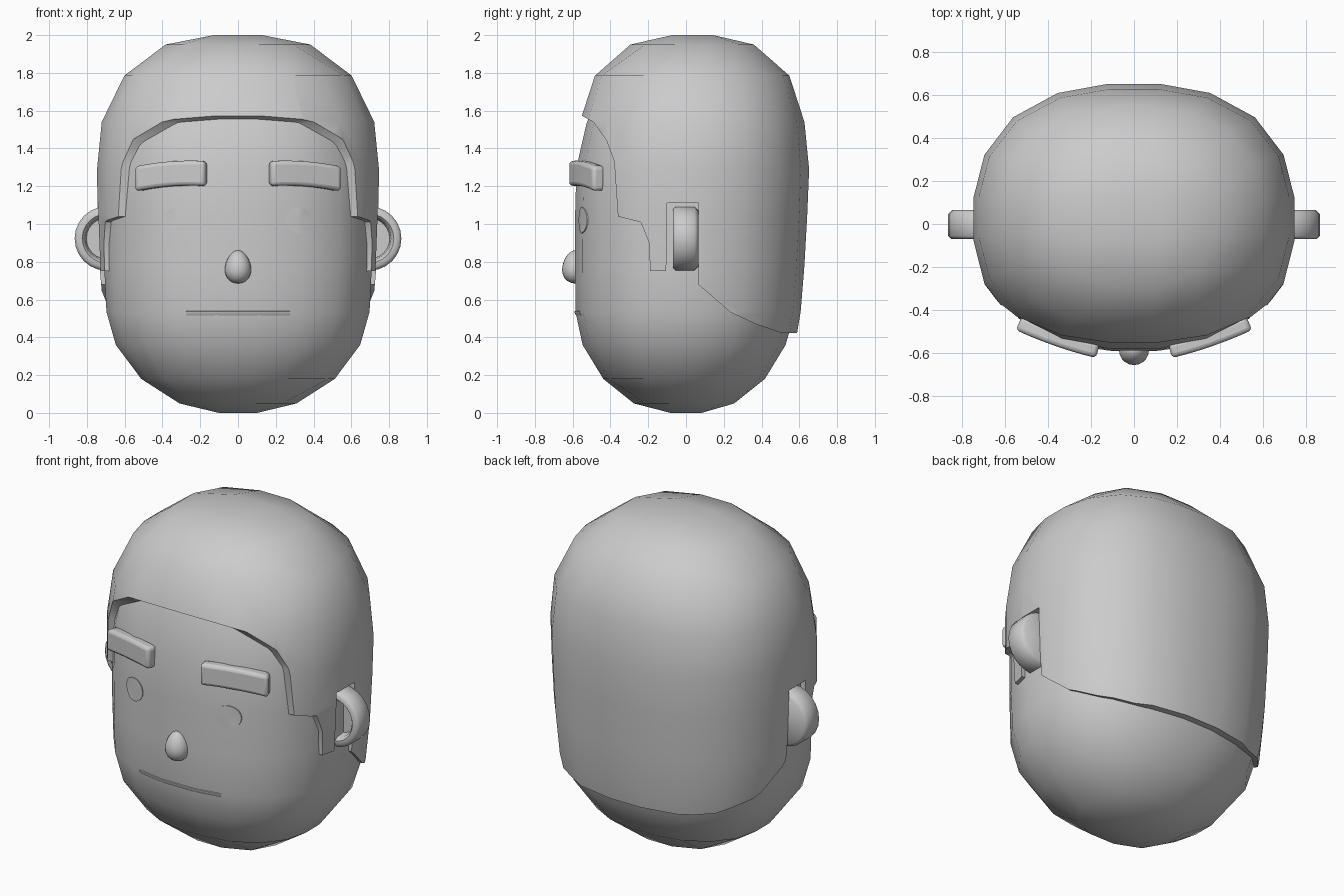
import bpy, bmesh, math
from mathutils import Vector
from mathutils.bvhtree import BVHTree

if "Cube" in bpy.data.objects:
    bpy.data.objects.remove(bpy.data.objects["Cube"])

grey = bpy.data.materials.new("plain grey")
grey.diffuse_color = (0.6, 0.6, 0.6, 1)
grey.use_nodes = True
grey.node_tree.nodes["Principled BSDF"].inputs["Base Color"].default_value = grey.diffuse_color


def finish(name, bm, angle=40):
    bmesh.ops.recalc_face_normals(bm, faces=bm.faces)
    me = bpy.data.meshes.new(name)
    bm.to_mesh(me)
    bm.free()
    ob = bpy.data.objects.new(name, me)
    bpy.context.collection.objects.link(ob)
    me.materials.append(grey)
    smooth(ob, angle)
    return ob


def smooth(ob, angle):
    bpy.ops.object.select_all(action='DESELECT')
    bpy.context.view_layer.objects.active = ob
    ob.select_set(True)
    bpy.ops.object.shade_smooth_by_angle(angle=math.radians(angle))


def apply(ob, kind, **settings):
    mod = ob.modifiers.new(kind.title(), kind)
    for key, value in settings.items():
        setattr(mod, key, value)
    bpy.context.view_layer.objects.active = ob
    bpy.ops.object.modifier_apply(modifier=mod.name)


def ring_point(i, j, level, p=2.4):
    """Point of a square-topology ring, rounded to a superellipse."""
    z, hx, front, back = level
    m = max(abs(i), abs(j))
    a, b = math.tan(i / m * math.pi / 4), math.tan(j / m * math.pi / 4)
    r = (abs(a) ** p + abs(b) ** p) ** (-1 / p)
    return Vector((a * r * hx, (front + back) / 2 + b * r * (back - front) / 2, z))


def rounded_block(rings, top=None, bottom=None):
    """Cube-like ball: five faces per side, with caps of two smaller rings."""
    bm = bmesh.new()
    odd = range(-5, 6, 2)
    border = ([(i, -5) for i in odd] + [(5, j) for j in odd[1:]]
              + [(i, 5) for i in odd[-2::-1]] + [(-5, j) for j in odd[-2:0:-1]])
    grid = [[bm.verts.new(ring_point(i, j, lv)) for i, j in border] for lv in rings]
    for low, high in zip(grid, grid[1:]):
        for k in range(20):
            n = (k + 1) % 20
            bm.faces.new((low[k], low[n], high[n], high[k]))
    for cap, edge in ((top, grid[-1]), (bottom, grid[0])):
        if not cap:
            continue
        pts = dict(zip(border, edge))
        for i in odd[1:-1]:
            for j in odd[1:-1]:
                pts[i, j] = bm.verts.new(ring_point(i, j, cap[max(abs(i), abs(j))]))
        for i in odd[:-1]:
            for j in odd[:-1]:
                bm.faces.new((pts[i, j], pts[i + 2, j], pts[i + 2, j + 2], pts[i, j + 2]))
    return bm


# Head: height, half width, front y, back y
head_rings = [(.18, .515, -.44, .42), (.36, .65, -.55, .53), (.535, .70, -.588, .58),
              (.78, .712, -.59, .60), (1.05, .715, -.59, .61), (1.30, .71, -.583, .61),
              (1.53, .68, -.53, .585), (1.76, .565, -.44, .50)]
head = finish("head", rounded_block(
    head_rings,
    {3: (1.91, .35, -.27, .33), 1: (1.96, .14, -.08, .14)},
    {3: (.05, .315, -.28, .26), 1: (0, .135, -.11, .11)}), 60)
surface = BVHTree.FromPolygons([v.co for v in head.data.vertices],
                               [list(p.vertices) for p in head.data.polygons])


def face_y(x, z):
    return surface.ray_cast(Vector((x, -3, z)), Vector((0, 1, 0)))[0].y


# Hair: shell over the head, trimmed by a side outline
hair_rings = [(.30, .66, -.55, .57), (.535, .715, -.60, .61), (.78, .737, -.61, .63),
              (1.05, .747, -.615, .645), (1.29, .75, -.61, .655), (1.54, .725, -.565, .63),
              (1.785, .605, -.485, .55)]
hair = finish("hair", rounded_block(
    hair_rings, {3: (1.95, .39, -.30, .365), 1: (2.0, .17, -.11, .18)}), 60)
apply(hair, 'SOLIDIFY', thickness=.06, offset=-1)
outline = [(-.9, 1.585), (-.555, 1.575), (-.49, 1.54), (-.42, 1.44), (-.38, 1.33),
           (-.36, 1.04), (-.24, 1.01), (-.195, .90), (-.19, .75), (-.105, .75),
           (-.10, 1.11), (.065, 1.11), (.065, .68), (.24, .53), (.37, .47),
           (.50, .425), (.9, .41), (.9, 2.3), (-.9, 2.3)]
bm = bmesh.new()
side = bm.faces.new([bm.verts.new((-1.2, y, z)) for y, z in outline])
new = bmesh.ops.extrude_face_region(bm, geom=[side])["geom"]
bmesh.ops.translate(bm, vec=(2.4, 0, 0), verts=[g for g in new if isinstance(g, bmesh.types.BMVert)])
cutter = finish("hair_trim", bm)
apply(hair, 'BOOLEAN', operation='INTERSECT', solver='EXACT', object=cutter)
bpy.data.objects.remove(cutter)
smooth(hair, 45)

# Ears: turned discs with a hollow front
ear_profile = [(0, .065), (.15, .065), (.17, .045), (.17, -.055), (.155, -.07),
               (.13, -.07), (.115, -.052), (.108, .01), (0, .01)]
for s, label in ((1, "right"), (-1, "left")):
    bm = bmesh.new()
    verts = [bm.verts.new((r, y, 0)) for r, y in ear_profile]
    edges = [bm.edges.new(e) for e in zip(verts, verts[1:])]
    bmesh.ops.spin(bm, geom=verts + edges, cent=(0, 0, 0), axis=(0, 1, 0),
                   angle=math.tau, steps=24)
    bmesh.ops.remove_doubles(bm, verts=bm.verts, dist=1e-4)
    bmesh.ops.translate(bm, vec=(s * .695, 0, .923), verts=bm.verts)
    finish(label + "_ear", bm, 50)

    # Eyes: thin discs laid on the face
    bm = bmesh.new()
    centre = bm.verts.new((s * .32, face_y(s * .32, 1.02) - .007, 1.02))
    rim = []
    for k in range(20):
        x = s * .32 + .07 * math.cos(k * math.tau / 20)
        z = 1.02 + .07 * math.sin(k * math.tau / 20)
        rim.append([bm.verts.new((x, face_y(x, z) + d, z)) for d in (-.006, .004)])
    for a, b in zip(rim, rim[1:] + rim[:1]):
        bm.faces.new((centre, a[0], b[0]))
        bm.faces.new((a[0], a[1], b[1], b[0]))
    finish(label + "_eye", bm)

    # Eyebrows: arched bars with rounded edges
    bm = bmesh.new()
    sections = []
    for k in range(7):
        t = k / 6
        x, z = .168 + .367 * t, 1.267 - .028 * t + .05 * t * (1 - t)
        y = -.59 + .09 * t + .04 * t * t
        nx, ny = .033 * (.25 + .2 * t), -.033
        sections.append([bm.verts.new((s * (x + d * nx), y + d * ny, z + h))
                         for d, h in ((1, -.066), (1, .066), (-1, .066), (-1, -.066))])
    for a, b in zip(sections, sections[1:]):
        for k in range(4):
            n = (k + 1) % 4
            bm.faces.new((a[k], a[n], b[n], b[k]))
    bm.faces.new(sections[0])
    bm.faces.new(sections[-1][::-1])
    brow = finish(label + "_eyebrow", bm)
    apply(brow, 'BEVEL', width=.02, segments=3, limit_method='ANGLE', angle_limit=.7)
    smooth(brow, 50)

# Nose: egg, narrower at the top
bm = bmesh.new()
bmesh.ops.create_uvsphere(bm, u_segments=20, v_segments=12, radius=1)
for v in bm.verts:
    w = .069 * (1 - .18 * v.co.z)
    v.co = Vector((v.co.x * w, -.586 + v.co.y * w, .773 + v.co.z * .088))
finish("nose", bm, 60)

# Mouth: thin ridge along the face
bm = bmesh.new()
strip = []
for k in range(13):
    x = -.275 + .55 * k / 12
    y = face_y(x, .535)
    strip.append([bm.verts.new((x, y + d, z)) for d, z in
                  ((.004, .54), (-.006, .538), (-.006, .531), (.004, .515))])
for a, b in zip(strip, strip[1:]):
    for k in range(3):
        bm.faces.new((a[k], a[k + 1], b[k + 1], b[k]))
finish("mouth", bm)
